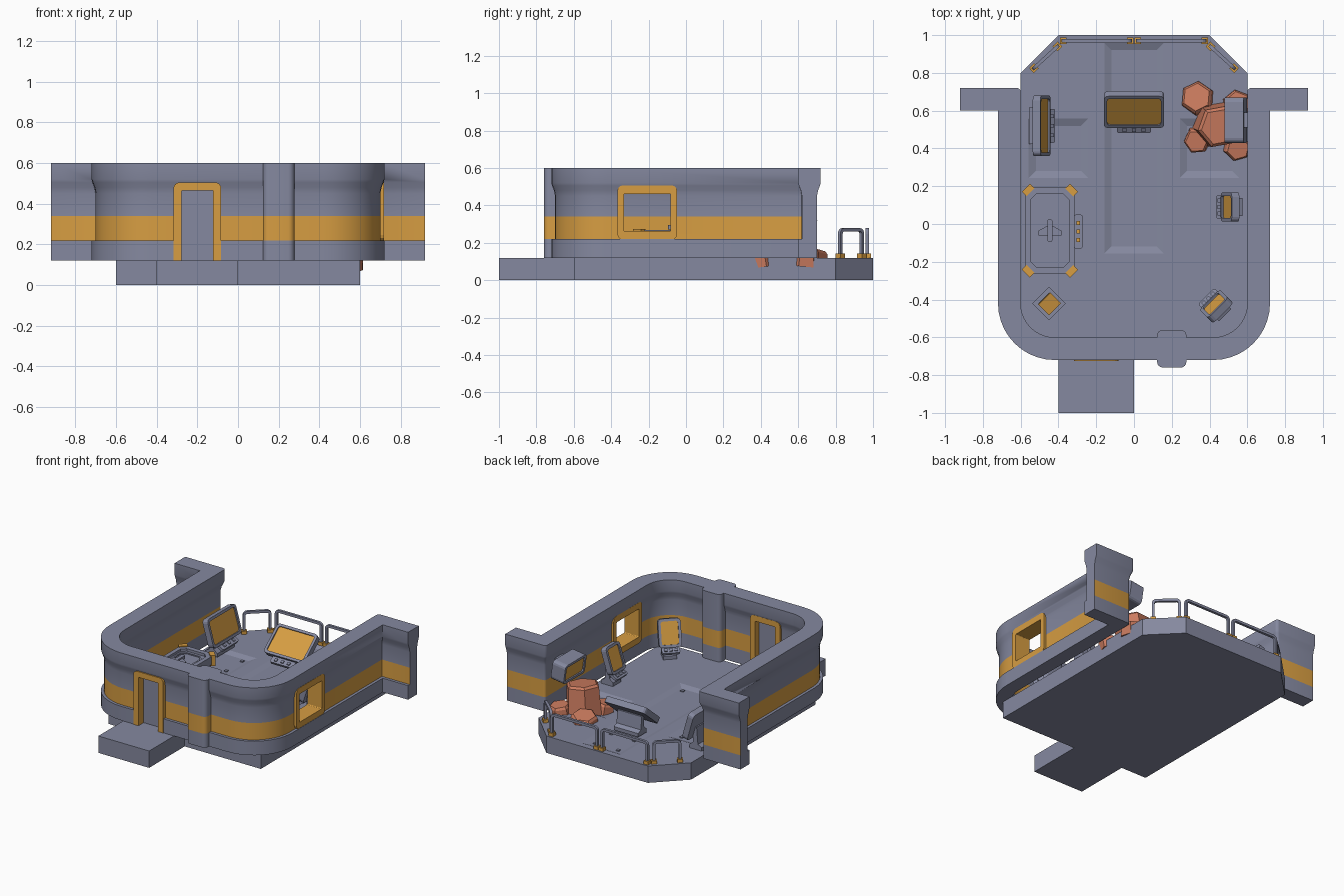
import bpy, bmesh, math
from mathutils import Matrix, Vector

if "Cube" in bpy.data.objects:
    bpy.data.objects.remove(bpy.data.objects["Cube"])

def material(name, rgb):
    m = bpy.data.materials.new(name)
    m.diffuse_color = (*rgb, 1)
    m.use_nodes = True
    m.node_tree.nodes["Principled BSDF"].inputs["Base Color"].default_value = m.diffuse_color
    return m
GREY = material("slate grey", (0.235, 0.25, 0.35))
GOLD = material("amber gold", (0.68, 0.34, 0.055))
ROCK = material("terracotta", (0.60, 0.20, 0.115))

T = lambda x, y, z: Matrix.Translation((x, y, z))
R = lambda deg, axis: Matrix.Rotation(math.radians(deg), 4, axis)
SIDE = Matrix(((0, 0, 1, 0), (1, 0, 0, 0), (0, 1, 0, 0), (0, 0, 0, 1)))  # (x,y,z) -> (z,x,y)
FRONT = R(90, 'X')                                                     # (x,y,z) -> (x,-z,y)

def finish(name, bm, mats, M=Matrix()):
    bm.transform(M)
    bmesh.ops.recalc_face_normals(bm, faces=bm.faces)
    me = bpy.data.meshes.new(name)
    bm.to_mesh(me)
    bm.free()
    for m in mats:
        me.materials.append(m)
    ob = bpy.data.objects.new(name, me)
    bpy.context.collection.objects.link(ob)
    return ob

def prism(name, pts, z0, z1, mat, M=Matrix(), top=(1, 1)):
    """Extrude a 2D outline; 'top' scales the upper end."""
    bm = bmesh.new()
    lo = [bm.verts.new((x, y, z0)) for x, y in pts]
    hi = [bm.verts.new((x * top[0], y * top[1], z1)) for x, y in pts]
    n = len(pts)
    bm.faces.new(lo[::-1])
    bm.faces.new(hi)
    for i in range(n):
        bm.faces.new((lo[i], lo[(i + 1) % n], hi[(i + 1) % n], hi[i]))
    return finish(name, bm, [mat], M)

def ring(name, outer, inner, z0, z1, mat, M=Matrix()):
    bm = bmesh.new()
    loops = [[bm.verts.new((x, y, z)) for x, y in p]
             for p, z in ((outer, z0), (outer, z1), (inner, z1), (inner, z0))]
    n = len(outer)
    for k in range(4):
        a, b = loops[k], loops[(k + 1) % 4]
        for i in range(n):
            bm.faces.new((a[i], a[(i + 1) % n], b[(i + 1) % n], b[i]))
    return finish(name, bm, [mat], M)

def arc(cx, cy, r, a0, a1, n):
    return [(cx + r * math.cos(math.radians(a0 + (a1 - a0) * i / n)),
             cy + r * math.sin(math.radians(a0 + (a1 - a0) * i / n))) for i in range(n + 1)]

def rect(w, h):
    return [(-w / 2, -h / 2), (w / 2, -h / 2), (w / 2, h / 2), (-w / 2, h / 2)]

def rrect(w, h, r, n=3):
    x, y = w / 2 - r, h / 2 - r
    return (arc(x, y, r, 0, 90, n) + arc(-x, y, r, 90, 180, n)
            + arc(-x, -y, r, 180, 270, n) + arc(x, -y, r, 270, 360, n))

def arch(w, h, t, r):
    """Upside-down U outline, open at the bottom."""
    half = lambda w, h, r: ([(w / 2, 0)] + arc(w / 2 - r, h - r, r, 0, 90, 4)
                            + arc(r - w / 2, h - r, r, 90, 180, 4) + [(-w / 2, 0)])
    return half(w, h, r) + half(w - 2 * t, h - t, max(r - t, 0.004))[::-1]

def cut(ob, cutters):
    bpy.context.view_layer.objects.active = ob
    for c in cutters:
        m = ob.modifiers.new("cut", 'BOOLEAN')
        m.object, m.operation, m.solver = c, 'DIFFERENCE', 'EXACT'
        bpy.ops.object.modifier_apply(modifier=m.name)
        bpy.data.objects.remove(c)

def smooth(ob):
    bpy.ops.object.select_all(action='DESELECT')
    ob.select_set(True)
    bpy.context.view_layer.objects.active = ob
    bpy.ops.object.shade_smooth_by_angle(angle=math.radians(32))

# floor slab with shallow sunken panels and bolts
floor = prism("floor", [(-.6, -.6), (.6, -.6), (.6, .8), (.4, 1), (-.4, 1), (-.6, .8)], 0, .12, GREY)
panel_cut = lambda x, y, w, h: prism("panel_cutter", rect(w - .08, h - .08), .105, .121, GREY, T(x, y, 0),
                                     (w / (w - .08), h / (h - .08)))
cut(floor, [panel_cut(0, .4, .32, 1.12), panel_cut(-.4, .4, .32, .32), panel_cut(.4, .4, .32, .32)])
for s in (-1, 1):
    for x, y in ((.09, .89), (.09, .71), (.09, -.09), (.31, .49), (.31, .31), (.49, .31)):
        prism("floor_bolt", rect(.022, .022), .1, .112, GREY, T(s * x, y, 0))
prism("entry_step", rect(.4, .42), 0, .12, GREY, T(-.2, -.79, 0))

# wall: cross-section swept along pairs of inner and outer plan points
path = [((-.92, .72), (-.92, .6))]
path += [(p, (-.72, .6)) for p in arc(-.62, .70, .02, 90, 0, 3)]
path += list(zip(arc(-.42, -.42, .18, 180, 270, 10), arc(-.42, -.42, .30, 180, 270, 10)))
path += [((-a[0], a[1]), (-b[0], b[1])) for a, b in path[::-1]]
section = [(.02, .12), (.02, .22), (.02, .34), (.02, .45), (.014, .48), (.004, .505), (0, .52), (0, .6),
           (.12, .6), (.12, .52), (.116, .505), (.106, .48), (.10, .45), (.10, .34), (.10, .22),
           (.12, .22), (.12, .12)]
bm = bmesh.new()
rows = []
for a, b in path:
    a, b = Vector(a), Vector(b)
    rows.append([bm.verts.new((*a.lerp(b, t / .12), z)) for t, z in section])
k = len(section)
for r0, r1 in zip(rows, rows[1:]):
    for i in range(k):
        j = (i + 1) % k
        f = bm.faces.new((r0[i], r0[j], r1[j], r1[i]))
        f.material_index = int({section[i][1], section[j][1]} == {.22, .34})  # gold stripe
bm.faces.new(rows[0])
bm.faces.new(rows[-1][::-1])
bmesh.ops.remove_doubles(bm, verts=bm.verts, dist=1e-5)
wall = finish("wall", bm, [GREY, GOLD])
WIN = T(0, -.207, .362) @ R(90, 'Z') @ FRONT
DOOR = T(-.2, 0, 0) @ FRONT
cut(wall, [prism("window_cutter", rect(.27, .22), .5, .85, GREY, WIN),
           prism("door_cutter", [(-.09, .1), (.09, .1), (.09, .47), (-.09, .47)], .5, .85, GREY, DOOR)])
smooth(wall)

# front pillar, gold where the stripe crosses it
for z0, z1, m in ((.12, .22, GREY), (.22, .34, GOLD), (.34, .6, GREY)):
    smooth(prism("pillar", rrect(.155, .2, .03, 4), z0, z1, m, T(.2, -.66, 0)))

# window and door frames
ring("window_frame", rrect(.32, .29, .03), rrect(.25, .2, .006), .603, .718, GOLD, WIN)
prism("door_frame", arch(.235, .385, .04, .03), .603, .724, GOLD, T(0, 0, .12) @ DOOR)
prism("door_panel", [(-.085, .12), (.085, .12), (.085, .465), (-.085, .465)], .645, .665, GREY, DOOR)

# rear railings with gold feet
def railing(p, q):
    p, q = Vector(p), Vector(q)
    d, c = q - p, (p + q) / 2
    M = T(c.x, c.y, .12) @ R(math.degrees(math.atan2(d.y, d.x)), 'Z')
    prism("railing", arch(d.length + .018, .158, .018, .03), -.009, .009, GREY, M @ FRONT)
    for s in (-1, 1):
        prism("railing_foot", rect(.036, .036), 0, .022, GOLD, M @ T(s * d.length / 2, 0, 0))
for s in (-1, 1):
    railing((s * .02, .97), (s * .375, .97))
    railing((s * .405, .94), (s * .53, .825))

# consoles: tilted screen, bezel, keypad and stand
def console(name, x, y, ang, w, h, tilt, zc, thick=.03, stand=True):
    base = T(x, y, 0) @ R(ang, 'Z')
    M = base @ T(0, 0, zc) @ R(tilt, 'X')
    prism(name + "_panel", rrect(w, h, .025), -thick, 0, GREY, M)
    ring(name + "_bezel", rrect(w, h, .025), rrect(w - .036, h - .036, .015), 0, .012, GREY, M)
    prism(name + "_screen", rrect(w - .036, h - .036, .015), 0, .003, GOLD, M)
    if not stand:
        return
    K = M @ T(0, -h / 2 + .01, -.012) @ R(min(tilt, 30) - tilt, 'X')
    kw = min(w * .8, .18)
    prism(name + "_keypad", rrect(kw, .065, .012), -.02, 0, GREY, K @ T(0, -.025, 0))
    for i in (-1, 0, 1):
        prism(name + "_key", rect(.02, .02), 0, .008, GREY, K @ T(i * kw * .28, -.035, 0))
    b = zc - .02
    prism(name + "_stand", [(-.02, .12), (.075, .12), (.075, .145), (.045, .16), (.035, b), (.008, b),
                            (.008, .17), (-.02, .145)], -w * .3, w * .3, GREY, base @ SIDE)
console("helm_console", 0, .6, 0, .32, .22, 40, .27)
console("left_console", -.48, .52, 90, .32, .2, 74, .3)
console("right_console", .5, .09, -90, .155, .19, 72, .3)
console("corner_console", .43, -.43, -135, .15, .19, 70, .3)
console("wall_monitor", .5, .55, -90, .24, .14, 98, .40, .09, False)
prism("wall_monitor_mount", rect(.12, .08), 0, .07, GREY, T(.56, .55, .40) @ R(90, 'Y'))

# planning table with gold corners, keypad and small model craft
TB = T(-.445, -.035, 0)
prism("table_base", rect(.2, .38), .12, .21, GREY, TB, (1.15, 1.1))
prism("table_top", rrect(.26, .46, .03, 1), .21, .25, GREY, TB)
ring("table_rim", rrect(.26, .46, .03, 1), rrect(.2, .39, .03, 1), .25, .268, GREY, TB)
ring("table_tray", rrect(.17, .34, .03, 1), rrect(.15, .32, .025, 1), .25, .256, GREY, TB)
for sx in (-1, 1):
    for sy in (-1, 1):
        prism("table_corner", rect(.035, .06), .2, .275, GOLD,
              TB @ T(sx * .115, sy * .215, 0) @ R(45 * sx * sy, 'Z'))
prism("table_keypad", rrect(.05, .18, .015), .21, .245, GREY, T(-.295, -.04, 0))
for i in (-1, 0, 1):
    prism("table_key", rect(.02, .022), .245, .253, GOLD, T(-.295, -.04 + i * .045, 0))
prism("craft_body", rrect(.026, .12, .01), .27, .295, GREY, TB)
prism("craft_wings", [(-.06, -.025), (.06, -.025), (.06, .0), (.015, .025), (-.015, .025), (-.06, 0)],
      .275, .285, GREY, TB)
prism("craft_post", rect(.015, .015), .25, .27, GREY, TB)

# small corner seat on a square plinth
ST = T(-.45, -.42, 0) @ R(-45, 'Z')
prism("seat_plinth", rect(.125, .125), .12, .135, GREY, ST)
prism("seat_base", rect(.08, .08), .135, .19, GREY, ST)
prism("seat_cushion", rect(.08, .09), 0, .02, GOLD, ST @ T(0, 0, .19) @ R(15, 'Y'))

# hexagonal rock cluster breaking through the floor
for x, y, r, z, tx, ty, a in ((.43, .53, .125, .30, 4, 6, 10), (.34, .66, .095, .165, -8, -6, 25),
                              (.34, .45, .075, .17, 8, -6, 5), (.54, .63, .08, .17, -6, 6, 40),
                              (.54, .41, .075, .16, 8, 8, 15)):
    M = T(x, y, .08) @ R(tx, 'X') @ R(ty, 'Y') @ R(a, 'Z')
    hexa = arc(0, 0, r, 0, 300, 5)
    prism("rock", hexa, 0, z - .095, ROCK, M, (.92, .92))
    prism("rock_cap", [(u * .92, v * .92) for u, v in hexa], z - .095, z - .08, ROCK, M, (.85, .85))
